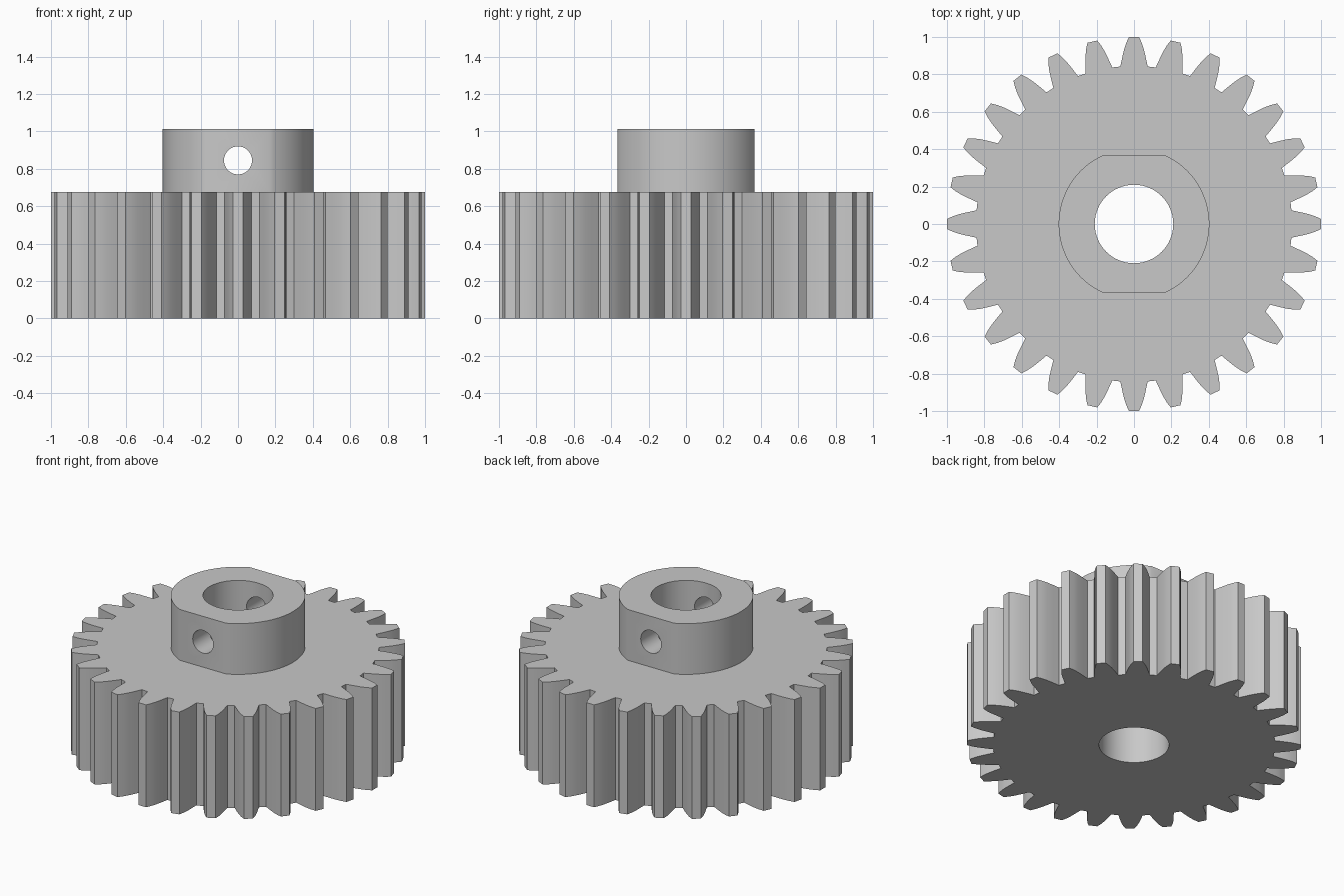
import bpy, bmesh, math
from mathutils import Matrix

TEETH = 28
GEAR_TOP = 0.677
HUB_TOP = 1.013
HUB_R, HUB_FLAT = 0.403, 0.366
BORE_R = 0.21
PIN_R, PIN_Z = 0.075, 0.845
# Half of a tooth: radius and half width, root to tip
FLANK = [(0.842, 0.073), (0.89, 0.063), (0.933, 0.053), (0.967, 0.042), (1.0, 0.027)]

cube = bpy.data.objects.get("Cube")
if cube:
    bpy.data.objects.remove(cube, do_unlink=True)

steel = bpy.data.materials.new("grey_steel")
steel.use_nodes = True
steel.diffuse_color = (0.58, 0.58, 0.58, 1)
steel.node_tree.nodes["Principled BSDF"].inputs["Base Color"].default_value = steel.diffuse_color


def add_object(name, bm):
    bmesh.ops.recalc_face_normals(bm, faces=bm.faces)
    mesh = bpy.data.meshes.new(name)
    bm.to_mesh(mesh)
    bm.free()
    mesh.materials.append(steel)
    obj = bpy.data.objects.new(name, mesh)
    bpy.context.collection.objects.link(obj)
    return obj


def prism(name, outline, bottom, top):
    bm = bmesh.new()
    face = bm.faces.new([bm.verts.new((x, y, bottom)) for x, y in outline])
    side = bmesh.ops.extrude_face_region(bm, geom=[face], use_keep_orig=True)
    verts = [v for v in side["geom"] if isinstance(v, bmesh.types.BMVert)]
    bmesh.ops.translate(bm, verts=verts, vec=(0, 0, top - bottom))
    return add_object(name, bm)


def cylinder(name, radius, length, matrix):
    bm = bmesh.new()
    bmesh.ops.create_cone(bm, cap_ends=True, segments=64, radius1=radius,
                          radius2=radius, depth=length, matrix=matrix)
    return add_object(name, bm)


def combine(target, other, operation):
    mod = target.modifiers.new(operation.lower(), "BOOLEAN")
    mod.operation = operation
    mod.solver = "EXACT"
    mod.object = other
    bpy.context.view_layer.objects.active = target
    bpy.ops.object.modifier_apply(modifier=mod.name)
    bpy.data.objects.remove(other, do_unlink=True)


# Toothed wheel outline: one curved tooth repeated around the axis
tooth = [(r, -w) for r, w in FLANK] + [(r, w) for r, w in reversed(FLANK)]
wheel = []
for i in range(TEETH):
    a = math.tau * i / TEETH
    wheel += [(x * math.cos(a) - y * math.sin(a), x * math.sin(a) + y * math.cos(a))
              for x, y in tooth]
gear = prism("spur_gear_with_hub", wheel, 0, GEAR_TOP)

# Hub: round on the left and right, flat on the front and back
arc = math.asin(HUB_FLAT / HUB_R)
hub_outline = []
for start in (0, math.pi):
    for i in range(33):
        a = start - arc + 2 * arc * i / 32
        hub_outline.append((HUB_R * math.cos(a), HUB_R * math.sin(a)))
hub = prism("hub", hub_outline, GEAR_TOP / 2, HUB_TOP)
combine(gear, hub, "UNION")

# Shaft bore and the cross hole through the flats
combine(gear, cylinder("bore_cutter", BORE_R, 4, Matrix.Identity(4)), "DIFFERENCE")
cross = Matrix.Translation((0, 0, PIN_Z)) @ Matrix.Rotation(math.pi / 2, 4, "X")
combine(gear, cylinder("pin_hole_cutter", PIN_R, 2, cross), "DIFFERENCE")

# Smooth round walls and flanks, crisp edges
bpy.ops.object.select_all(action="DESELECT")
gear.select_set(True)
bpy.context.view_layer.objects.active = gear
bpy.ops.object.shade_smooth_by_angle(angle=math.radians(30))
